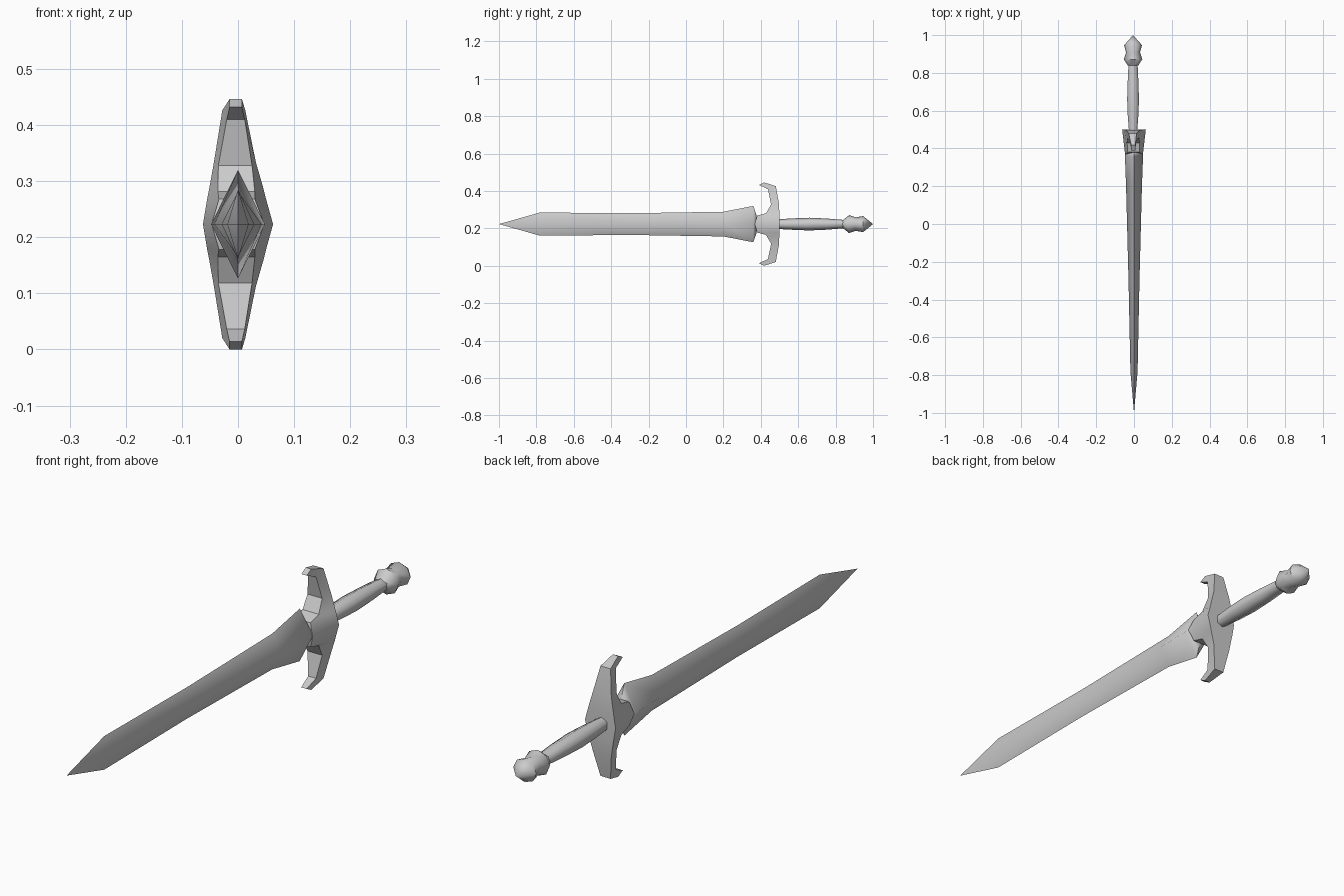
import bpy, bmesh, math

if "Cube" in bpy.data.objects:
    bpy.data.objects.remove(bpy.data.objects["Cube"])

MID = 0.223  # height of the sword's long axis

steel = bpy.data.materials.new("grey steel")
steel.use_nodes = True
steel.diffuse_color = (0.6, 0.6, 0.6, 1)
steel.node_tree.nodes["Principled BSDF"].inputs["Base Color"].default_value = (0.6, 0.6, 0.6, 1)


def loft(name, rings, angle):
    """Skin a list of equal-length point rings and cap both ends."""
    bm = bmesh.new()
    loops = [[bm.verts.new((x, y, z + MID)) for x, y, z in ring] for ring in rings]
    n = len(loops[0])
    for a, b in zip(loops, loops[1:]):
        for i in range(n):
            j = (i + 1) % n
            bm.faces.new((a[i], a[j], b[j], b[i]))
    bm.faces.new(loops[0])
    bm.faces.new(loops[-1])
    bmesh.ops.remove_doubles(bm, verts=bm.verts, dist=0.0002)
    bmesh.ops.recalc_face_normals(bm, faces=bm.faces)
    mesh = bpy.data.meshes.new(name)
    bm.to_mesh(mesh)
    bm.free()
    mesh.materials.append(steel)
    ob = bpy.data.objects.new(name, mesh)
    bpy.context.collection.objects.link(ob)
    bpy.ops.object.select_all(action='DESELECT')
    ob.select_set(True)
    bpy.context.view_layer.objects.active = ob
    bpy.ops.object.shade_smooth_by_angle(angle=math.radians(angle))
    return ob


def section(y, rx, rz, sides, cx=0.0):
    """Polygon ring across the long axis, with a corner on top."""
    return [(cx + rx * math.sin(2 * math.pi * i / sides), y,
             rz * math.cos(2 * math.pi * i / sides)) for i in range(sides)]


# Blade: diamond section, flared near the guard (y, half thickness, half height)
blade = [(-1.0, 0, 0), (-0.78, 0.019, 0.062), (-0.3, 0.029, 0.058),
         (0.2, 0.042, 0.066), (0.36, 0.048, 0.097), (0.378, 0.045, 0.045)]
loft("blade", [section(*b, 4) for b in blade], 65)

# Guard: back edge (y, z, left x, right x) and front edge of each arm section
arm = [
    ((0.50, 0.0, -0.0625, 0.0625), (0.368, 0.0, -0.047, 0.047)),
    ((0.50, 0.045, -0.055, 0.050), (0.380, 0.045, -0.034, 0.030)),
    ((0.499, 0.065, -0.051, 0.045), (0.428, 0.058, -0.036, 0.030)),
    ((0.497, 0.110, -0.043, 0.032), (0.455, 0.105, -0.035, 0.025)),
    ((0.480, 0.203, -0.028, 0.013), (0.438, 0.187, -0.020, 0.012)),
    ((0.417, 0.223, -0.015, 0.007), (0.390, 0.209, -0.015, 0.007)),
]


def arm_ring(back, front, side):
    (yb, zb, bl, br), (yf, zf, fl, fr) = back, front
    return [(bl, yb, side * zb), (br, yb, side * zb), (fr, yf, side * zf), (fl, yf, side * zf)]


lower = [arm_ring(b, f, -1) for b, f in reversed(arm)]
upper = [arm_ring(b, f, 1) for b, f in arm[1:]]
loft("crossguard", lower + upper, 40)

# Grip: swelling in the middle
grip = [(0.49, 0.025, 0.026), (0.58, 0.033, 0.031), (0.66, 0.036, 0.034),
        (0.75, 0.033, 0.030), (0.86, 0.027, 0.021)]
loft("grip", [section(*g, 6, -0.005) for g in grip], 65)

# Pommel: waisted knob with a pointed end
pommel = [(0.838, 0.027, 0.021), (0.872, 0.049, 0.048), (0.908, 0.037, 0.036),
          (0.947, 0.047, 0.043), (1.0, 0, 0)]
loft("pommel", [section(*p, 8, -0.005) for p in pommel], 50)
